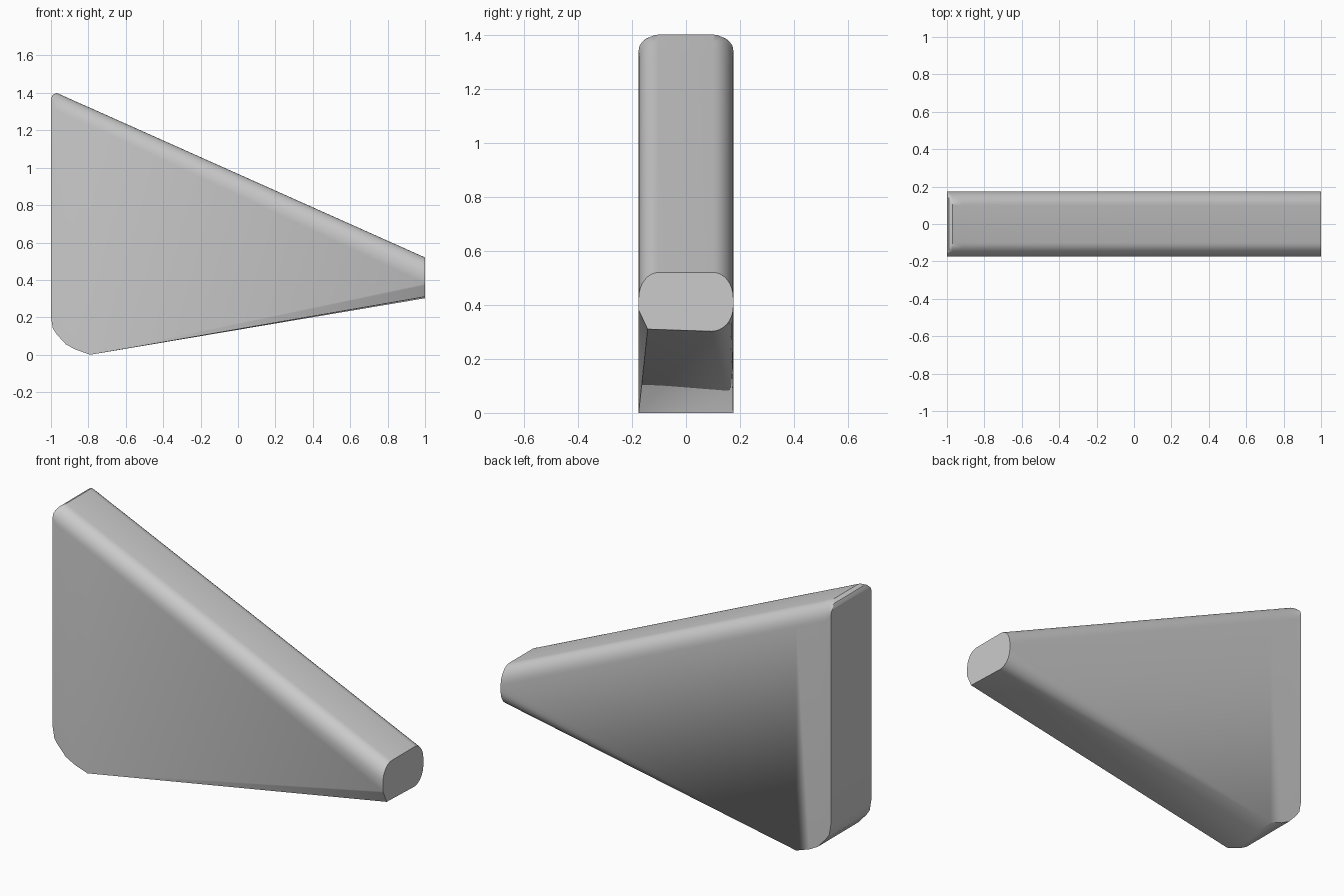
import bpy
import bmesh
import math

cube = bpy.data.objects.get("Cube")
if cube:
    bpy.data.objects.remove(cube, do_unlink=True)

HALF = 0.175   # half thickness of the fin
STEPS = 8      # segments in each rounded edge


def corner(sy, z, sz, ry, rz, straight=False):
    """Points from the side wall round to the flat top or bottom."""
    pts = []
    for i in range(STEPS + 1):
        t = i / STEPS
        if straight:
            a, b = t, 1 - t
        else:
            a, b = 1 - math.cos(t * math.pi / 2), 1 - math.sin(t * math.pi / 2)
        pts.append((sy * (HALF - ry * a), z - sz * rz * b))
    return pts


def section(top, bottom, top_r, growth):
    """Closed outline of one slice; growth is the size of the lower rounding."""
    ry, rz = top_r
    upper_back = corner(1, top, 1, ry, rz)
    upper_front = corner(-1, top, 1, ry, rz)[::-1]
    lower_front = corner(-1, bottom + 0.008 * growth, -1,
                         0.033 * growth, 0.07 * growth, True)
    lower_back = corner(1, bottom, -1, 0.08 * growth, 0.09 * growth)[::-1]
    return upper_back + upper_front + lower_front + lower_back


# Slices along the length: x, top, bottom, top rounding, lower rounding
ROUND = (0.075, 0.095)
slices = [
    (-1.0, 1.37, 0.20, (0.015, 0.03), 0),
    (-0.99, 1.39, 0.14, (0.045, 0.065), 0),
    (-0.97, 1.40, 0.11, ROUND, 0),
    (-0.92, 1.378, 0.055, ROUND, 0),
    (-0.87, 1.355, 0.028, ROUND, 0),
    (-0.79, 1.32, 0.0, ROUND, 0),
    (1.0, 0.52, 0.302, ROUND, 1),
]

bm = bmesh.new()
rings = [[bm.verts.new((x, y, z)) for y, z in section(top, low, r, g)]
         for x, top, low, r, g in slices]
for a, b in zip(rings, rings[1:]):
    n = len(a)
    for i in range(n):
        j = (i + 1) % n
        bm.faces.new((a[i], a[j], b[j], b[i]))
bm.faces.new(rings[0])
bm.faces.new(rings[-1])
bmesh.ops.remove_doubles(bm, verts=bm.verts, dist=0.0005)
bmesh.ops.recalc_face_normals(bm, faces=bm.faces)

mesh = bpy.data.meshes.new("fin")
bm.to_mesh(mesh)
bm.free()
fin = bpy.data.objects.new("fin", mesh)
bpy.context.collection.objects.link(fin)

# Plain grey
grey = bpy.data.materials.new("light grey")
grey.use_nodes = True
colour = (0.6, 0.6, 0.6, 1)
grey.diffuse_color = colour
grey.node_tree.nodes["Principled BSDF"].inputs["Base Color"].default_value = colour
mesh.materials.append(grey)

bpy.ops.object.select_all(action="DESELECT")
fin.select_set(True)
bpy.context.view_layer.objects.active = fin
bpy.ops.object.shade_smooth_by_angle(angle=math.radians(30))
